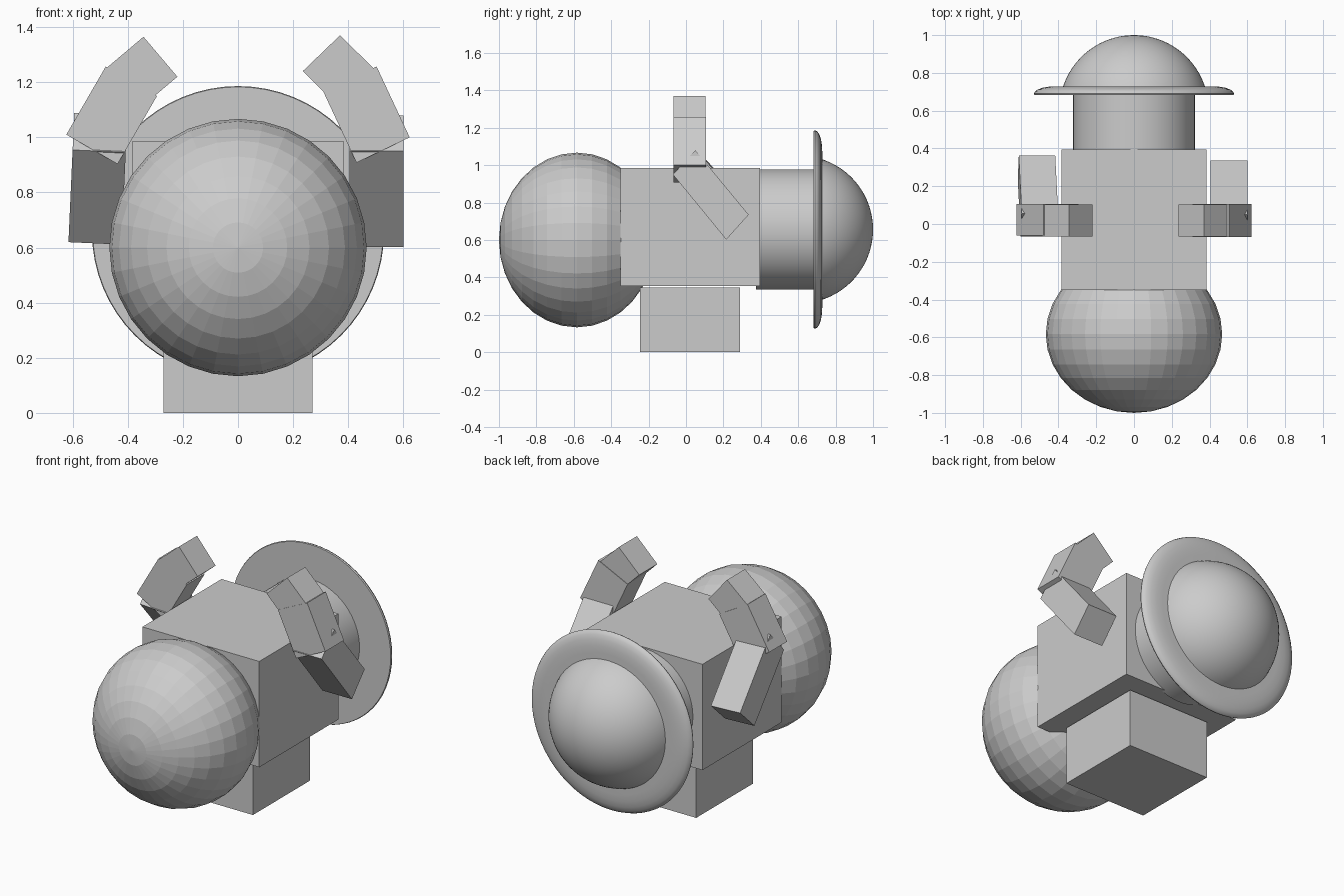
import bpy, bmesh
from math import sin, cos, pi, radians, sqrt
from mathutils import Matrix, Vector

if "Cube" in bpy.data.objects:
    bpy.data.objects.remove(bpy.data.objects["Cube"])


def finish(name, bm, smooth=False):
    bmesh.ops.recalc_face_normals(bm, faces=bm.faces)
    me = bpy.data.meshes.new(name)
    bm.to_mesh(me)
    bm.free()
    ob = bpy.data.objects.new(name, me)
    bpy.context.collection.objects.link(ob)
    if smooth:
        bpy.ops.object.select_all(action='DESELECT')
        ob.select_set(True)
        bpy.context.view_layer.objects.active = ob
        bpy.ops.object.shade_smooth_by_angle(angle=radians(40))
    return ob


def prism(name, quad, lo, hi, axis, tilt=0.0):
    """Extrude a 2D outline from lo to hi along x ('X') or y ('Y')."""
    bm = bmesh.new()
    rings = []
    for d in (lo, hi):
        rings.append([bm.verts.new((d, a, b) if axis == 'X' else (a, d, b)) for a, b in quad])
    bm.faces.new(rings[0])
    bm.faces.new(rings[1])
    n = len(quad)
    for i in range(n):
        j = (i + 1) % n
        bm.faces.new((rings[0][i], rings[0][j], rings[1][j], rings[1][i]))
    if tilt:
        c = sum((v.co for v in bm.verts), Vector()) / len(bm.verts)
        bmesh.ops.rotate(bm, verts=bm.verts, cent=c, matrix=Matrix.Rotation(tilt, 3, 'Y'))
    return finish(name, bm)


def box(name, x, y0, y1, z0, z1):
    return prism(name, [(y0, z0), (y1, z0), (y1, z1), (y0, z1)], -x, x, 'X')


def lathe(name, profile, cz, seg=64):
    """Revolve (radius, y) points around the y direction at height cz."""
    bm = bmesh.new()
    vs = [bm.verts.new((r, y, cz)) for r, y in profile]
    es = [bm.edges.new(p) for p in zip(vs, vs[1:])]
    bmesh.ops.spin(bm, geom=vs + es, cent=(0, 0, cz), axis=(0, 1, 0),
                   angle=2 * pi, steps=seg, use_duplicate=False)
    bmesh.ops.remove_doubles(bm, verts=bm.verts, dist=1e-4)
    return finish(name, bm, smooth=True)


# base and torso
box("base", 0.27, -0.245, 0.29, 0.0, 0.345)
box("torso", 0.385, -0.35, 0.395, 0.355, 0.985)

# faceted front ball, pole pointing forward
bm = bmesh.new()
bmesh.ops.create_uvsphere(bm, u_segments=32, v_segments=16, radius=1)
bm.transform(Matrix.Translation((0, -0.583, 0.6)) @ Matrix.Diagonal((0.467, 0.417, 0.467, 1))
             @ Matrix.Rotation(radians(90), 4, 'X'))
finish("front_ball", bm)

# rear neck, brim and dome
CZ = 0.656
lathe("rear_neck", [(0, 0.375), (0.322, 0.375), (0.322, 0.70), (0, 0.70)], CZ)
lathe("brim", [(0, 0.683), (0.527, 0.683), (0.53, 0.69), (0.525, 0.701), (0.51, 0.712),
               (0.485, 0.721), (0.45, 0.727), (0.41, 0.729), (0, 0.729)], CZ)
c, R = 0.605, 0.395
dome = [(0, 0.71)]
a0 = 0.27
dome += [(R * cos(a0 + (pi / 2 - a0) * i / 16), c + R * sin(a0 + (pi / 2 - a0) * i / 16))
         for i in range(17)]
lathe("dome", dome, CZ)

# upper arms, sloping down to the rear
prism("right_upper_arm", [(-0.07, 0.95), (0.215, 0.602), (0.335, 0.735), (0.05, 1.08)],
      0.405, 0.6, 'X')
prism("left_upper_arm", [(-0.065, 0.95), (0.235, 0.615), (0.362, 0.738), (0.055, 1.085)],
      -0.605, -0.412, 'X', tilt=0.045)

# forearms and hands, raised and bent inwards
prism("right_forearm", [(0.503, 1.257), (0.623, 1.0), (0.43, 0.908), (0.31, 1.165)],
      -0.068, 0.107, 'Y')
prism("left_forearm", [(-0.48, 1.257), (-0.623, 1.01), (-0.437, 0.903), (-0.294, 1.15)],
      -0.062, 0.107, 'Y')
prism("right_hand", [(0.235, 1.24), (0.37, 1.37), (0.5, 1.243), (0.365, 1.11)],
      -0.066, 0.104, 'Y')
prism("left_hand", [(-0.22, 1.22), (-0.343, 1.365), (-0.485, 1.245), (-0.362, 1.1)],
      -0.065, 0.104, 'Y')
